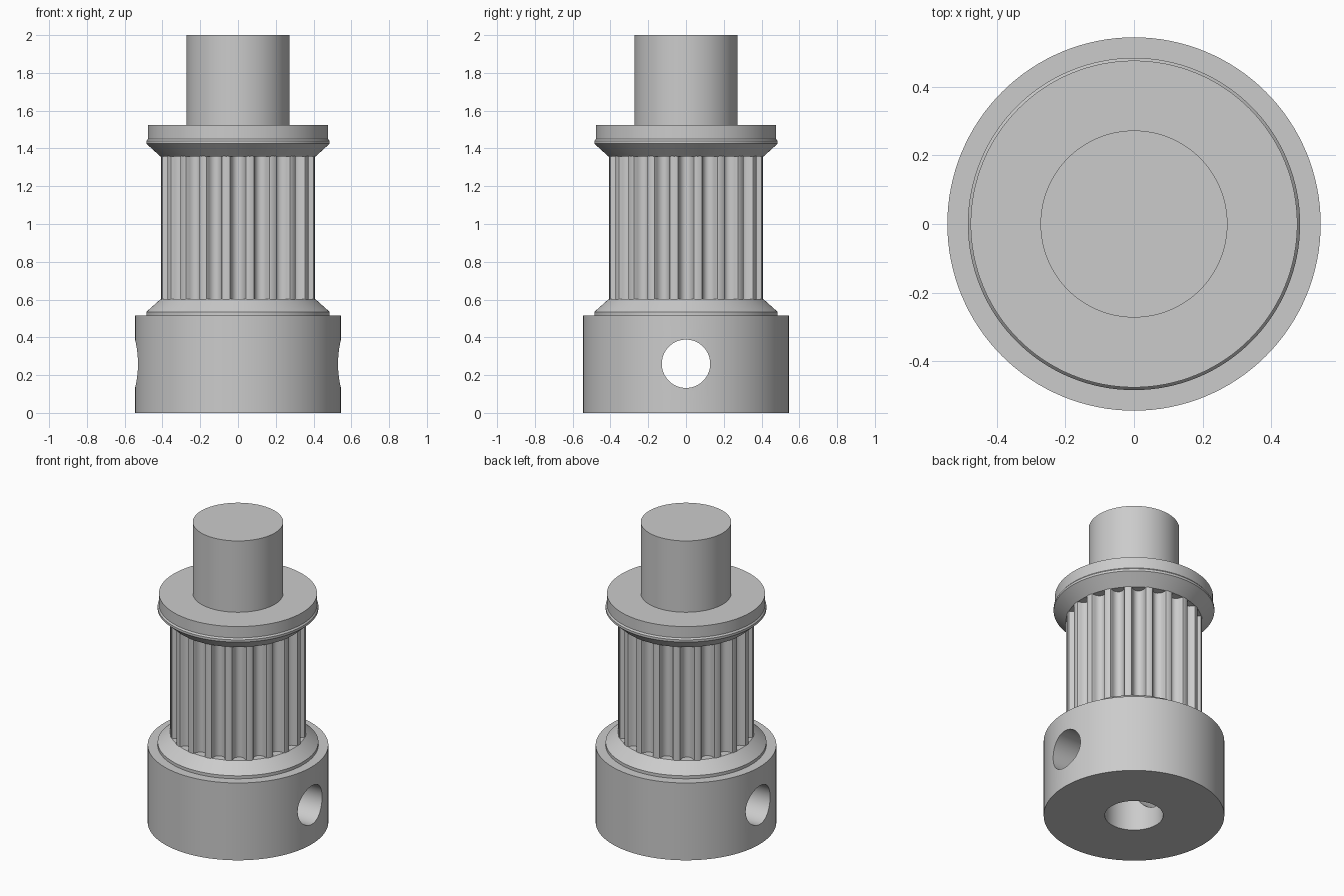
import bpy, bmesh
from math import sin, cos, pi, radians

if "Cube" in bpy.data.objects:
    bpy.data.objects.remove(bpy.data.objects["Cube"], do_unlink=True)

SEGMENTS = 128
BORE_R, BORE_TOP = 0.176, 1.44
TEETH, BELT_R, MM = 20, 0.412, 0.0674

grey = bpy.data.materials.new("plain grey")
grey.use_nodes = True
colour = (0.6, 0.6, 0.6, 1)
grey.diffuse_color = colour
grey.node_tree.nodes["Principled BSDF"].inputs["Base Color"].default_value = colour


def add_object(name, bm):
    bmesh.ops.recalc_face_normals(bm, faces=bm.faces)
    mesh = bpy.data.meshes.new(name)
    bm.to_mesh(mesh)
    bm.free()
    mesh.materials.append(grey)
    obj = bpy.data.objects.new(name, mesh)
    bpy.context.collection.objects.link(obj)
    return obj


def stack(name, rings):
    """Join closed rings of points with walls and cap both ends."""
    bm = bmesh.new()
    loops = [[bm.verts.new(p) for p in ring] for ring in rings]
    for low, high in zip(loops, loops[1:]):
        for i in range(len(low)):
            j = (i + 1) % len(low)
            bm.faces.new((low[i], low[j], high[j], high[i]))
    bm.faces.new(loops[0][::-1])
    bm.faces.new(loops[-1])
    return add_object(name, bm)


def lathe(name, profile):
    angles = [2 * pi * i / SEGMENTS for i in range(SEGMENTS)]
    return stack(name, [[(r * cos(a), r * sin(a), z) for a in angles]
                        for r, z in profile])


def cut(obj, cutter):
    mod = obj.modifiers.new("cut", 'BOOLEAN')
    mod.operation, mod.solver, mod.object = 'DIFFERENCE', 'EXACT', cutter
    bpy.context.view_layer.objects.active = obj
    bpy.ops.object.modifier_apply(modifier=mod.name)


# Hub with lower belt flange
hub = lathe("hub", [(0.545, 0), (0.545, 0.515), (0.485, 0.515),
                    (0.485, 0.535), (0.41, 0.602)])

# Toothed belt drum: rounded grooves, half-width and depth of one groove
half = [(0.747, 0), (0.647, 0.037), (0.598, 0.13), (0.547, 0.343),
        (0.451, 0.536), (0.313, 0.67), (0.147, 0.745)]
groove = [(-w, d) for w, d in half] + [(0, 0.764)] + half[::-1]
outline = []
for t in range(TEETH):
    middle = 2 * pi * t / TEETH
    for w, d in groove:
        a, r = middle + w * MM / BELT_R, BELT_R - d * MM
        outline.append((r * cos(a), r * sin(a)))
drum = stack("toothed_drum", [[(x, y, z) for x, y in outline] for z in (0.59, 1.37)])

# Upper flange with retaining disc, and the solid top shaft
flange = lathe("upper_flange", [(0.41, 1.357), (0.485, 1.425), (0.485, 1.44),
                                (0.477, 1.45), (0.477, 1.525)])
shaft = lathe("top_shaft", [(0.273, 1.52), (0.273, 2.0)])

# Blind centre bore from below, and set-screw hole across the hub
bore = lathe("bore_cutter", [(BORE_R, -0.1), (BORE_R, BORE_TOP)])
screw = lathe("screw_cutter", [(0.128, -0.7), (0.128, 0.7)])
screw.rotation_euler = (0, radians(90), 0)
screw.location = (0, 0, 0.26)
bpy.context.view_layer.update()
for part in (hub, drum, flange):
    cut(part, bore)
cut(hub, screw)
for cutter in (bore, screw):
    bpy.data.objects.remove(cutter, do_unlink=True)

# Smooth round walls, sharp rims
bpy.ops.object.select_all(action='DESELECT')
for part in (hub, drum, flange, shaft):
    part.select_set(True)
bpy.context.view_layer.objects.active = hub
bpy.ops.object.shade_smooth_by_angle(angle=radians(30))
